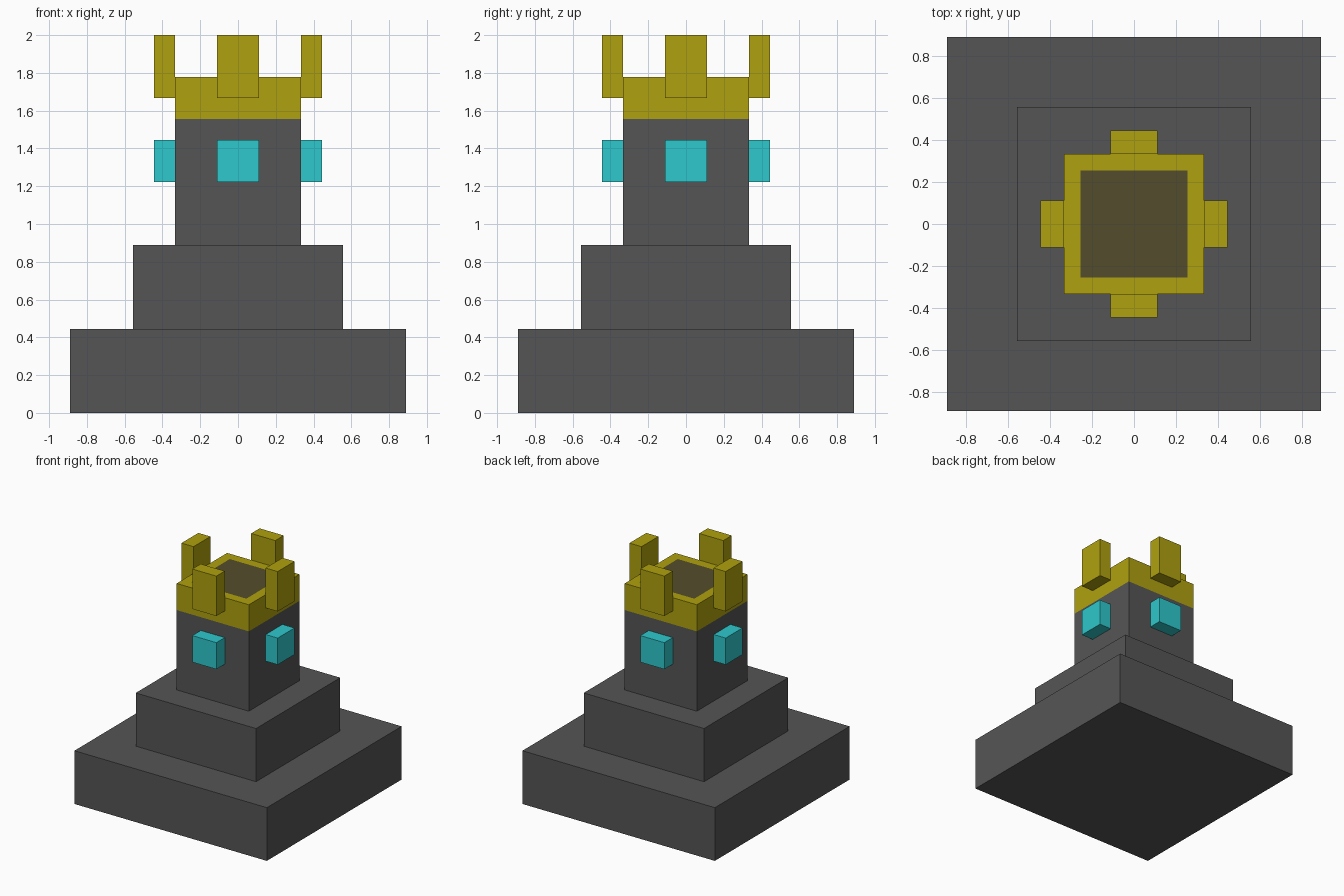
import bpy, bmesh, math
from mathutils import Matrix, Vector

if "Cube" in bpy.data.objects:
    bpy.data.objects.remove(bpy.data.objects["Cube"])

U = 1 / 9  # modelling unit


def lin(c):
    c /= 255
    return c / 12.92 if c <= 0.04045 else ((c + 0.055) / 1.055) ** 2.4


def material(name, r, g, b):
    m = bpy.data.materials.new(name)
    m.diffuse_color = (lin(r), lin(g), lin(b), 1)
    m.use_nodes = True
    m.node_tree.nodes["Principled BSDF"].inputs["Base Color"].default_value = m.diffuse_color
    return m


STONE = material("dark_stone", 85, 85, 85)
GOLD = material("gold", 175, 161, 14)
CYAN = material("cyan_gem", 46, 200, 204)
DARK = material("dark_gold", 84, 77, 44)


def block_mesh(lo, hi):
    lo, hi = Vector(lo) * U, Vector(hi) * U
    bm = bmesh.new()
    bmesh.ops.create_cube(bm, size=1, matrix=Matrix.Translation((lo + hi) / 2)
                          @ Matrix.Diagonal((*(hi - lo), 1)))
    return bm


def finish(bm, name, *mats):
    me = bpy.data.meshes.new(name)
    bm.to_mesh(me)
    bm.free()
    for m in mats:
        me.materials.append(m)
    ob = bpy.data.objects.new(name, me)
    bpy.context.collection.objects.link(ob)
    return ob


# Stepped base
finish(block_mesh((-8, -8, 0), (8, 8, 4)), "base_step", STONE)
finish(block_mesh((-5, -5, 4), (5, 5, 8)), "middle_step", STONE)

# Tower with a gold crown band and a dark square on its top
bm = block_mesh((-3, -3, 8), (3, 3, 16))
bmesh.ops.bisect_plane(bm, geom=bm.verts[:] + bm.edges[:] + bm.faces[:],
                       plane_co=(0, 0, 14 * U), plane_no=(0, 0, 1))
bm.normal_update()
top = next(f for f in bm.faces if f.normal.z > 0.9)
bmesh.ops.inset_region(bm, faces=[top], thickness=U)
for f in bm.faces:
    f.material_index = 1 if f.calc_center_median().z > 14 * U else 0
top.material_index = 2
finish(bm, "tower", STONE, GOLD, DARK)

# One crown prong and one gem on each side
for i, side in enumerate(("front", "right", "back", "left")):
    turn = Matrix.Rotation(i * math.pi / 2, 4, 'Z')
    for part, z0, z1, mat in (("crown_prong", 15, 18, GOLD), ("gem", 11, 13, CYAN)):
        bm = block_mesh((-1, -4, z0), (1, -3, z1))
        bm.transform(turn)
        finish(bm, f"{part}_{side}", mat)
